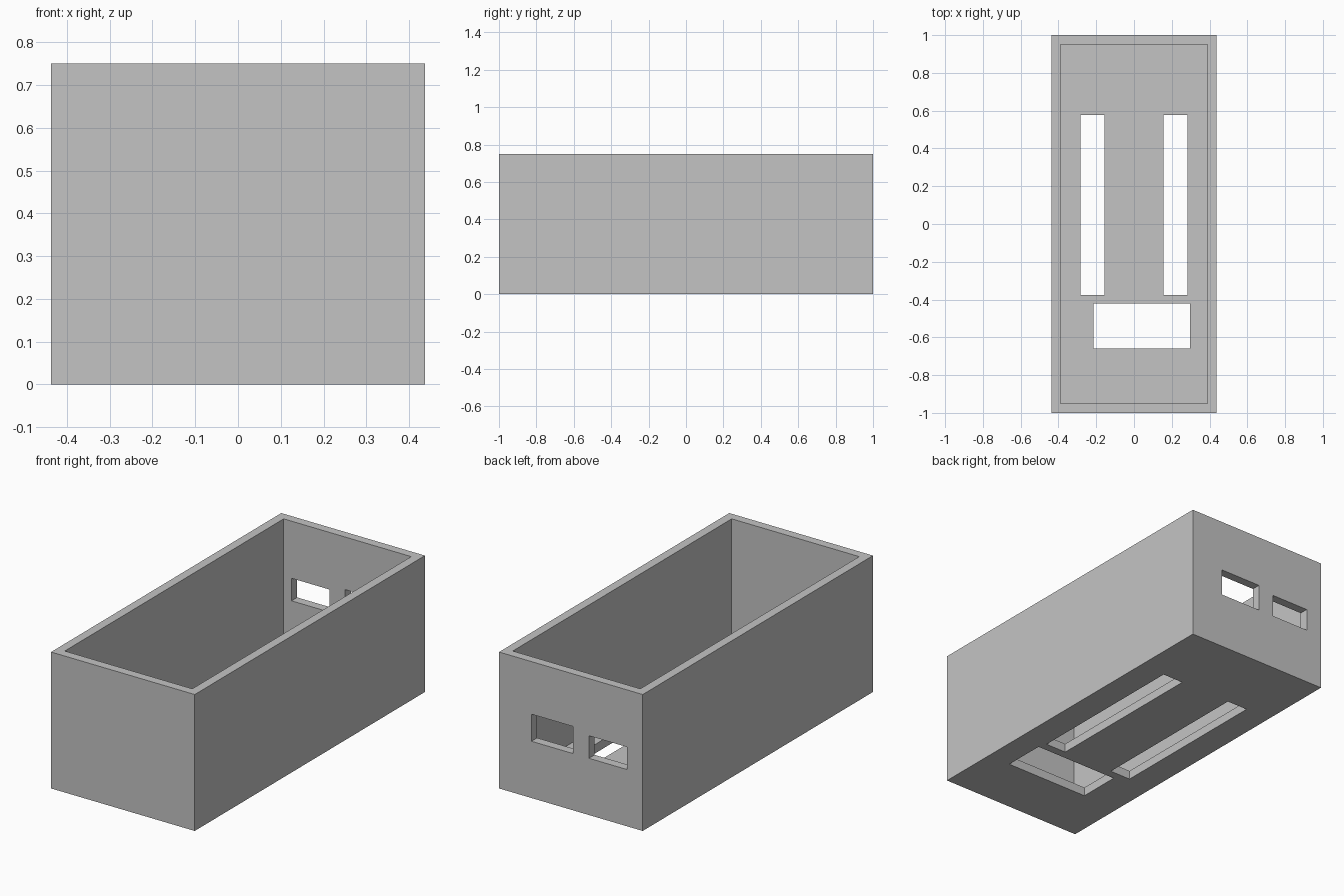
import bpy
import bmesh
from mathutils import Vector

if "Cube" in bpy.data.objects:
    bpy.data.objects.remove(bpy.data.objects["Cube"], do_unlink=True)

HALF_W, HALF_L, HEIGHT, WALL = 0.437, 1.0, 0.75, 0.049

grey = bpy.data.materials.new("plain grey")
grey.use_nodes = True
colour = (0.55, 0.55, 0.55, 1)
grey.diffuse_color = colour
grey.node_tree.nodes["Principled BSDF"].inputs["Base Color"].default_value = colour


def block(name, low, high):
    """Axis-aligned box between two opposite corners."""
    low, high = Vector(low), Vector(high)
    bm = bmesh.new()
    bmesh.ops.create_cube(bm, size=1)
    for v in bm.verts:
        v.co = (low + high) / 2 + v.co * (high - low)
    mesh = bpy.data.meshes.new(name)
    bm.to_mesh(mesh)
    bm.free()
    mesh.materials.append(grey)
    obj = bpy.data.objects.new(name, mesh)
    bpy.context.collection.objects.link(obj)
    return obj


def cut(target, name, low, high):
    """Subtract a box from the target and discard the cutter."""
    cutter = block(name, low, high)
    cutter.hide_render = True
    mod = target.modifiers.new(name, "BOOLEAN")
    mod.operation = "DIFFERENCE"
    mod.solver = "EXACT"
    mod.object = cutter
    bpy.context.view_layer.objects.active = target
    bpy.ops.object.modifier_apply(modifier=mod.name)
    bpy.data.objects.remove(cutter, do_unlink=True)


# Open-topped case
case = block("open_case", (-HALF_W, -HALF_L, 0), (HALF_W, HALF_L, HEIGHT))
cut(case, "cavity", (-HALF_W + WALL, -HALF_L + WALL, WALL),
    (HALF_W - WALL, HALF_L - WALL, HEIGHT + 0.2))

# Openings through the floor: two long slots and a wide window
floor_openings = {
    "right_slot": (-0.284, -0.157, -0.375, 0.577),
    "left_slot": (0.155, 0.282, -0.375, 0.577),
    "floor_window": (-0.215, 0.297, -0.66, -0.422),
}
for name, (x0, x1, y0, y1) in floor_openings.items():
    cut(case, name, (x0, y0, -0.1), (x1, y1, 0.1))

# Port openings through the back wall
back_ports = {
    "tall_port": (-0.014, 0.24, 0.312, 0.461),
    "short_port": (-0.34, -0.11, 0.312, 0.436),
}
for name, (x0, x1, z0, z1) in back_ports.items():
    cut(case, name, (x0, HALF_L - 0.1, z0), (x1, HALF_L + 0.1, z1))
